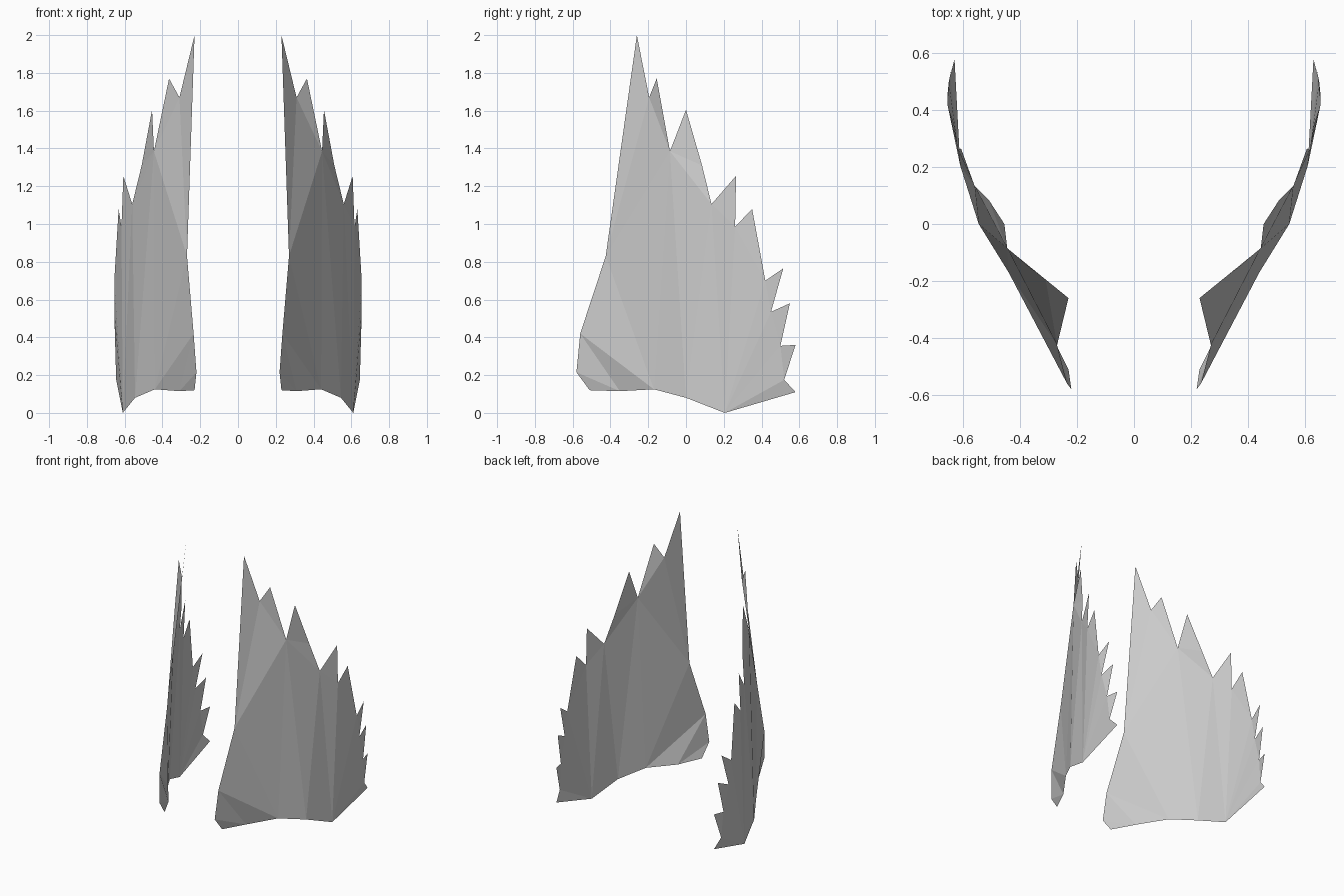
import bpy
import bmesh

# Remove the default object
default_cube = bpy.data.objects.get("Cube")
if default_cube:
    bpy.data.objects.remove(default_cube, do_unlink=True)

# Single plain grey material
grey = bpy.data.materials.new("light_grey")
grey.use_nodes = True
colour = (0.6, 0.6, 0.6, 1)
grey.diffuse_color = colour
grey.node_tree.nodes["Principled BSDF"].inputs["Base Color"].default_value = colour

# Jagged upper and rear edge, from the front shoulder round to the rear corner
jagged_edge = [
    (.27, -.425, .83), (.23, -.26, 2), (.31, -.195, 1.67), (.365, -.155, 1.77),
    (.445, -.085, 1.385), (.455, 0, 1.605), (.51, .085, 1.31), (.56, .135, 1.105),
    (.607, .265, 1.255), (.617, .26, .985), (.632, .35, 1.08), (.655, .42, .7),
    (.645, .515, .765), (.655, .45, .535), (.64, .55, .58), (.65, .5, .355),
    (.63, .58, .36), (.645, .52, .175), (.63, .58, .11),
]

# Smooth lower edge, from the front corner back to the lowest point
lower_edge = [
    (.235, -.56, .42), (.22, -.58, .215), (.23, -.51, .12), (.31, -.35, .115),
    (.44, -.17, .125), (.545, 0, .08), (.61, .205, 0),
]


def build_panel(name, side):
    """Build one curved, jagged sheet; side is +1 for left, -1 for right."""
    bm = bmesh.new()
    top = [bm.verts.new((side * x, y, z)) for x, y, z in jagged_edge]
    low = [bm.verts.new((side * x, y, z)) for x, y, z in lower_edge]
    shoulder, tip, notch = top[:3]
    front, chin, toe, sole, heel, belly, keel = low

    def add_face(*corners):
        face = bm.faces.new(corners)
        face.normal_update()
        # Keep the outer surface facing away from the centre
        if face.normal.x * side < 0:
            face.normal_flip()

    # Turned-in front corner
    add_face(chin, toe, sole)
    add_face(front, chin, sole)
    add_face(front, sole, heel)

    # Tall front blade
    add_face(front, shoulder, heel)
    add_face(shoulder, tip, notch)
    add_face(shoulder, notch, top[4])
    add_face(shoulder, top[4], heel)

    # Middle strips, following the bend
    add_face(heel, top[4], belly)
    add_face(belly, top[4], top[7])
    add_face(belly, top[7], keel)
    add_face(keel, top[7], top[9])

    # Rear fan, spreading from the lowest point to each valley
    for i in range(9, 17, 2):
        add_face(keel, top[i], top[i + 2])
    add_face(keel, top[17], top[18])

    # Spikes standing between neighbouring valleys
    add_face(top[4], top[6], top[7])
    for i in (2, 4, 7, 9, 11, 13, 15):
        add_face(top[i], top[i + 1], top[i + 2])

    mesh = bpy.data.meshes.new(name)
    bm.to_mesh(mesh)
    bm.free()
    mesh.materials.append(grey)
    panel = bpy.data.objects.new(name, mesh)
    bpy.context.collection.objects.link(panel)


# Mirrored pair
for name, side in (("left_jagged_panel", 1), ("right_jagged_panel", -1)):
    build_panel(name, side)
